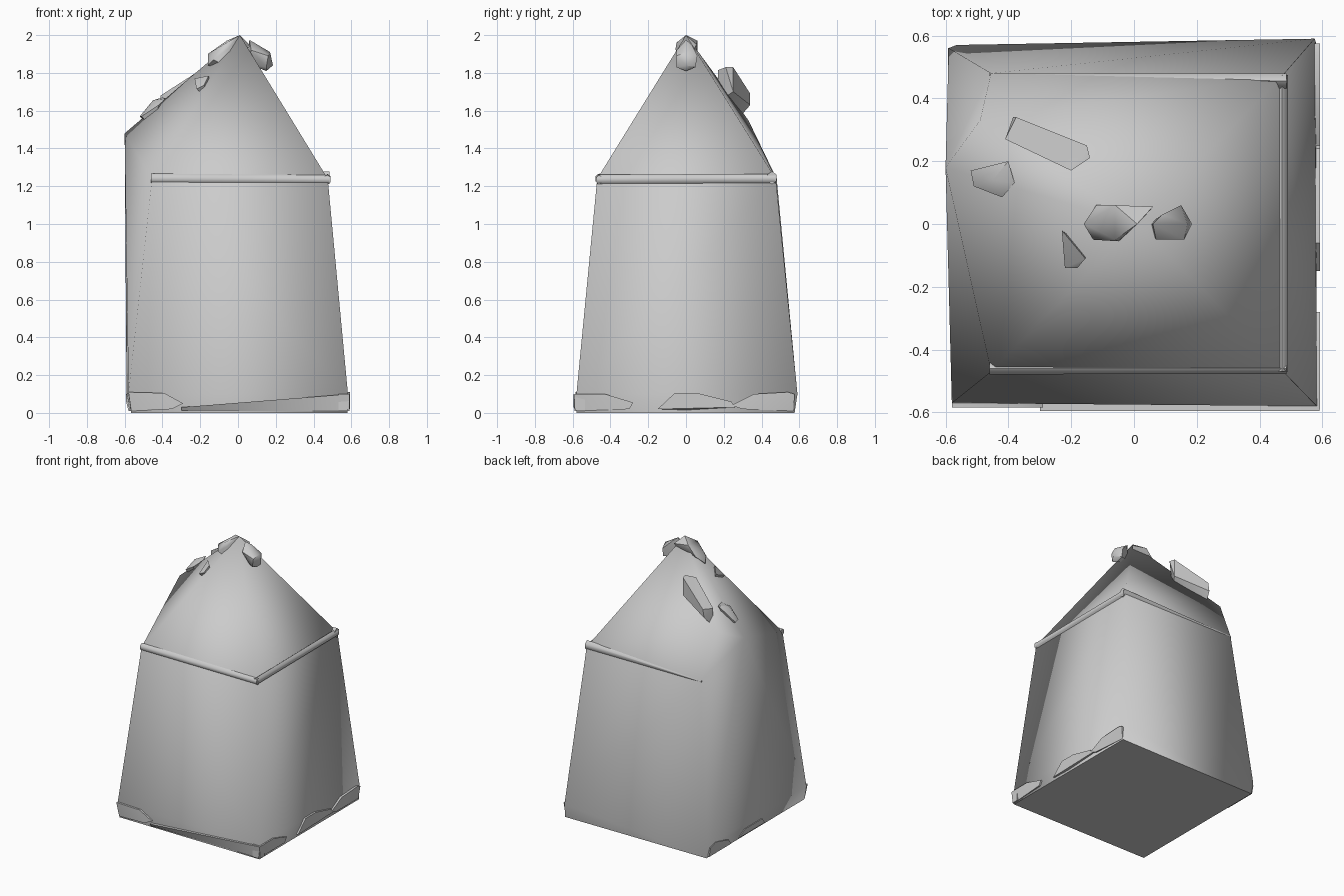
import bpy, bmesh
from math import radians

if "Cube" in bpy.data.objects:
    bpy.data.objects.remove(bpy.data.objects["Cube"])


def hull(name, pts, angle=40):
    """Convex solid around a few points; angle None = smooth everywhere but the underside."""
    bm = bmesh.new()
    for p in pts:
        bm.verts.new(p)
    res = bmesh.ops.convex_hull(bm, input=bm.verts)
    loose = [v for v in bm.verts if not v.link_faces]
    bmesh.ops.delete(bm, geom=loose, context='VERTS')
    bmesh.ops.recalc_face_normals(bm, faces=bm.faces)
    for f in bm.faces:
        f.smooth = True
    for e in bm.edges:
        low = all(v.co.z < 0.015 for v in e.verts)
        sharp = low if angle is None else e.calc_face_angle(0) > radians(angle)
        e.smooth = not sharp
    me = bpy.data.meshes.new(name)
    bm.to_mesh(me)
    bm.free()
    ob = bpy.data.objects.new(name, me)
    bpy.context.collection.objects.link(ob)
    return ob


def rod(name, a, b, ra, rb):
    """Tapered six-sided trim strip between two points."""
    along_x = abs(a[0] - b[0]) > abs(a[1] - b[1])
    pts = []
    for (x, y, z), r in ((a, ra), (b, rb)):
        for u, w in ((-1, -.5), (-1, .5), (0, 1), (1, .5), (1, -.5), (0, -1)):
            pts.append((x, y + u * r * .7, z + w * r) if along_x
                       else (x + u * r * .7, y, z + w * r))
    return hull(name, pts, 65)


def plate(name, side, profile, depth=0.592):
    """Thin upright chip at the foot; profile is (along, height) on the given side."""
    pts = []
    for t, z in profile:
        for d in (depth - .06, depth - (0.012 if z < .02 else 0)):
            pts.append({'front': (t, -d, z), 'back': (t, d, z),
                        'right': (d, t, z), 'left': (-d, t, z)}[side])
    return hull(name, pts)


# Tapered block with pointed top and a bulge on the left
hull("stone_body", [
    (-.565, -.57, 0), (.58, -.58, 0), (.58, .575, 0), (-.565, .57, 0),
    (-.58, -.57, .1), (.582, -.58, .1), (.575, .59, .1), (-.59, .56, .1),
    (-.455, -.47, 1.24), (.475, -.47, 1.24), (.475, .475, 1.24), (-.455, .48, 1.24),
    (-.6, .18, 1.48), (-.49, .33, 1.55), (.01, 0, 2)], None)

# Ledge strips on front, right and back
rod("front_ledge", (-.46, -.46, 1.24), (.485, -.46, 1.235), .027, .024)
rod("right_ledge", (.472, -.47, 1.235), (.472, .475, 1.24), .026, .026)
rod("back_ledge", (.485, .455, 1.245), (-.46, .475, 1.235), .034, .008)

# Chips around the foot
plate("front_foot_left", 'front', [(-.565, .01), (-.58, .11), (-.39, .105), (-.29, .05), (-.35, .02)], .585)
plate("front_foot_right", 'front', [(-.3, .012), (-.3, .03), (.59, .1), (.59, .01)], .595)
plate("right_foot_front", 'right', [(-.59, .01), (-.59, .1), (-.43, .1), (-.28, .055), (-.3, .02)])
plate("right_foot_middle", 'right', [(-.15, .02), (-.06, .105), (.06, .105), (.24, .06), (.26, .03), (0, .015)])
plate("right_foot_back", 'right', [(.24, .04), (.36, .1), (.54, .11), (.575, .1), (.57, .01), (.3, .02)])
plate("left_foot_back", 'left', [(.3, .01), (.35, .06), (.5, .1), (.56, .08), (.56, .01)])
plate("left_foot_middle", 'left', [(-.1, .01), (-.05, .06), (.15, .06), (.2, .01)], .585)

# Lumps around the peak
hull("peak_left_lump", [(-.16, 0, 1.9), (-.16, 0, 1.84), (-.12, .06, 1.9), (-.13, -.05, 1.87),
                        (-.05, -.055, 1.93), (.01, 0, 2), (.06, .055, 1.95), (-.06, .06, 1.97),
                        (-.06, -.05, 1.96), (0, -.02, 1.8)])
hull("peak_right_lump", [(.06, 0, 1.975), (.09, .03, 1.95), (.07, -.05, 1.92), (.17, 0, 1.91),
                         (.185, 0, 1.84), (.15, .06, 1.89), (.16, -.05, 1.89), (.15, .05, 1.83),
                         (.15, -.05, 1.83), (.15, 0, 1.81), (.05, 0, 1.85)])

# Raised slab and small chips on the left slope
hull("slope_slab", [(-.15, .25, 1.83), (-.14, .21, 1.83), (-.2, .17, 1.815), (-.375, .34, 1.69),
                    (-.41, .27, 1.68), (-.385, .34, 1.63), (-.15, .25, 1.7), (-.2, .17, 1.65),
                    (-.41, .27, 1.55)], 35)
hull("slope_low_chip", [(-.52, .17, 1.57), (-.4, .2, 1.67), (-.38, .13, 1.665), (-.42, .085, 1.63),
                        (-.51, .12, 1.57), (-.45, .14, 1.655), (-.45, .14, 1.5)])
hull("slope_front_chip", [(-.23, -.02, 1.77), (-.155, -.11, 1.785), (-.18, -.14, 1.735),
                          (-.22, -.14, 1.715), (-.21, -.08, 1.755), (-.15, -.08, 1.65)])
